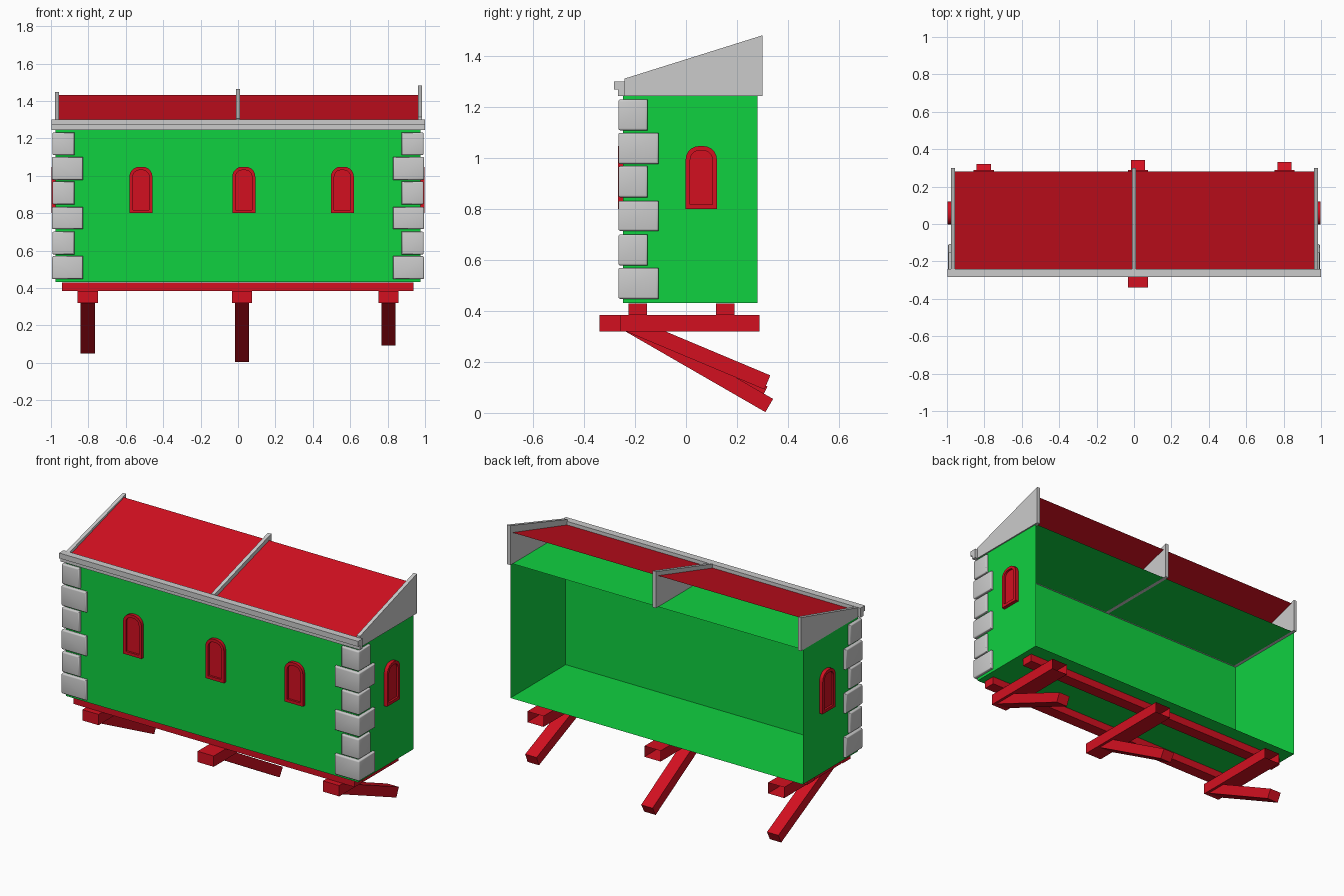
import bpy, bmesh, math
from mathutils import Vector, Matrix

if "Cube" in bpy.data.objects:
    bpy.data.objects.remove(bpy.data.objects["Cube"])


def material(name, rgb):
    m = bpy.data.materials.new(name)
    m.diffuse_color = (*rgb, 1)
    m.use_nodes = True
    m.node_tree.nodes["Principled BSDF"].inputs["Base Color"].default_value = m.diffuse_color
    return m


GREEN = material("green_paint", (0.005, 0.638, 0.051))
RED = material("red_paint", (0.65, 0.005, 0.0144))


def finish(name, bm, mat=None, smooth=False):
    bmesh.ops.recalc_face_normals(bm, faces=bm.faces)
    me = bpy.data.meshes.new(name)
    bm.to_mesh(me)
    bm.free()
    ob = bpy.data.objects.new(name, me)
    bpy.context.collection.objects.link(ob)
    if mat:
        me.materials.append(mat)
    if smooth:
        bpy.ops.object.select_all(action='DESELECT')
        ob.select_set(True)
        bpy.context.view_layer.objects.active = ob
        bpy.ops.object.shade_smooth_by_angle(angle=math.radians(35))
    return ob


def prism(points, offset):
    """Extrude a closed 3D polygon along an offset vector."""
    bm = bmesh.new()
    face = bm.faces.new([bm.verts.new(p) for p in points])
    ext = bmesh.ops.extrude_face_region(bm, geom=[face], use_keep_orig=True)
    verts = [g for g in ext["geom"] if isinstance(g, bmesh.types.BMVert)]
    bmesh.ops.translate(bm, verts=verts, vec=offset)
    bmesh.ops.recalc_face_normals(bm, faces=bm.faces)
    return bm


def box(name, x, y, z, mat=None, open_back=False):
    bm = prism([(x[0], y[0], z[0]), (x[1], y[0], z[0]),
                (x[1], y[0], z[1]), (x[0], y[0], z[1])], (0, y[1] - y[0], 0))
    if open_back:
        bm.normal_update()
        bmesh.ops.delete(bm, geom=[f for f in bm.faces if f.normal.y > 0.9], context='FACES')
    return finish(name, bm, mat)


def side_profile(name, yz, x0, x1, mat=None):
    return finish(name, prism([(x0, y, z) for y, z in yz], (x1 - x0, 0, 0)), mat)


# Body shell, open at the back
WX, WF = 0.976, -0.247
box("body_shell", (-WX, WX), (WF, 0.28), (0.431, 1.245), GREEN, open_back=True)

# Sloping roof sheet
bm = bmesh.new()
bm.faces.new([bm.verts.new(p) for p in [(-0.965, -0.242, 1.28), (0.97, -0.242, 1.28),
                                        (0.97, 0.28, 1.433), (-0.965, 0.28, 1.433)]])
finish("roof", bm, RED)

# Upright fins between the roof bays, each a little different in height
for name, x, front, back in [("left_fin", -0.968, 1.30, 1.447),
                             ("middle_fin", 0.001, 1.305, 1.465),
                             ("right_fin", 0.973, 1.313, 1.483)]:
    side_profile(name, [(-0.242, 1.2445), (0.30, 1.2445), (0.30, back), (-0.242, front)],
                 x - 0.011, x + 0.011)

# Stepped gutter along the front eave
side_profile("gutter", [(-0.24, 1.2445), (-0.267, 1.2445), (-0.267, 1.27), (-0.283, 1.27),
                        (-0.283, 1.302), (-0.24, 1.302)], -0.997, 1.0)

# Corner stones: L-shaped blocks with softened outer edges
stones = [(1.11, 1.231), (0.978, 1.1), (0.847, 0.969), (0.715, 0.833), (0.579, 0.701), (0.448, 0.57)]
for side, s in (("left", -1), ("right", 1)):
    for i, (z0, z1) in enumerate(stones):
        large = i % 2
        ox, oy = 0.993 + 0.002 * large, -0.266
        ax, by = (0.83, -0.108) if large else (0.875, -0.151)
        ix, iy = WX + 0.0005, WF - 0.0005
        pts = [(ax, oy), (ox, oy), (ox, by), (ix, by), (ix, iy), (ax, iy)]
        bm = prism([(s * x, y, z0) for x, y in pts], (0, 0, z1 - z0))
        outer = lambda v: abs(abs(v.co.x) - ox) < 1e-5 or abs(v.co.y - oy) < 1e-5
        edges = [e for e in bm.edges if all(outer(v) for v in e.verts)]
        bmesh.ops.bevel(bm, geom=edges, offset=0.008, segments=3, profile=0.5, affect='EDGES')
        finish(f"{side}_corner_stone_{i + 1}", bm, smooth=True)


def arch(inset):
    """Window outline with a rounded head, as (across, up) points."""
    w, b, t = 0.0615 - inset, 0.8 + inset, 1.048 - inset
    r = 0.053 - inset
    pts = [(-w, b), (w, b)]
    for cx, start in ((w - r, 0), (r - w, 90)):
        for k in range(6):
            a = math.radians(start + 18 * k)
            pts.append((cx + r * math.cos(a), t - r + r * math.sin(a)))
    return pts


def window(name, origin, angle, depth):
    """Recessed arched window built from nested outline rings."""
    bm = bmesh.new()
    rings = [(0, 0.0005), (0, depth), (0.018, depth), (0.018, depth - 0.012)]
    loops = [[bm.verts.new((u, -d, v)) for u, v in arch(i)] for i, d in rings]
    n = len(loops[0])
    for a, b in zip(loops, loops[1:]):
        for k in range(n):
            bm.faces.new((a[k], a[(k + 1) % n], b[(k + 1) % n], b[k]))
    bm.faces.new(loops[-1])
    bm.transform(Matrix.Translation(origin) @ Matrix.Rotation(angle, 4, 'Z'))
    finish(name, bm, RED, smooth=True)


for i, x in enumerate((-0.519, 0.031, 0.558)):
    window(f"front_window_{i + 1}", (x, WF, 0), 0, 0.02)
window("right_window", (WX, 0.06, 0), math.pi / 2, 0.022)
window("left_window", (-WX, 0.06, 0), -math.pi / 2, 0.022)

# Long floor beams
box("front_floor_beam", (-0.94, 0.937), (-0.225, -0.153), (0.384, 0.4305), RED)
box("back_floor_beam", (-0.94, 0.937), (0.117, 0.19), (0.384, 0.4305), RED)

# Cross beams, hollow at the back, each carried by a slanting strut
for name, x, front, (ey, ez) in [("left", -0.803, -0.26, (0.293, 0.05)),
                                 ("middle", 0.022, -0.34, (0.312, 0.003)),
                                 ("right", 0.804, -0.26, (0.308, 0.092))]:
    box(f"{name}_cross_beam", (x - 0.054, x + 0.054), (front, 0.288), (0.32, 0.385),
        RED, open_back=True)
    start, end = Vector((-0.245, 0.324)), Vector((ey, ez))
    d = (end - start).normalized()
    up = Vector((-d.y, d.x)) * 0.06
    side_profile(f"{name}_strut", [start, end, end + up, start + up], x - 0.038, x + 0.038, RED)
